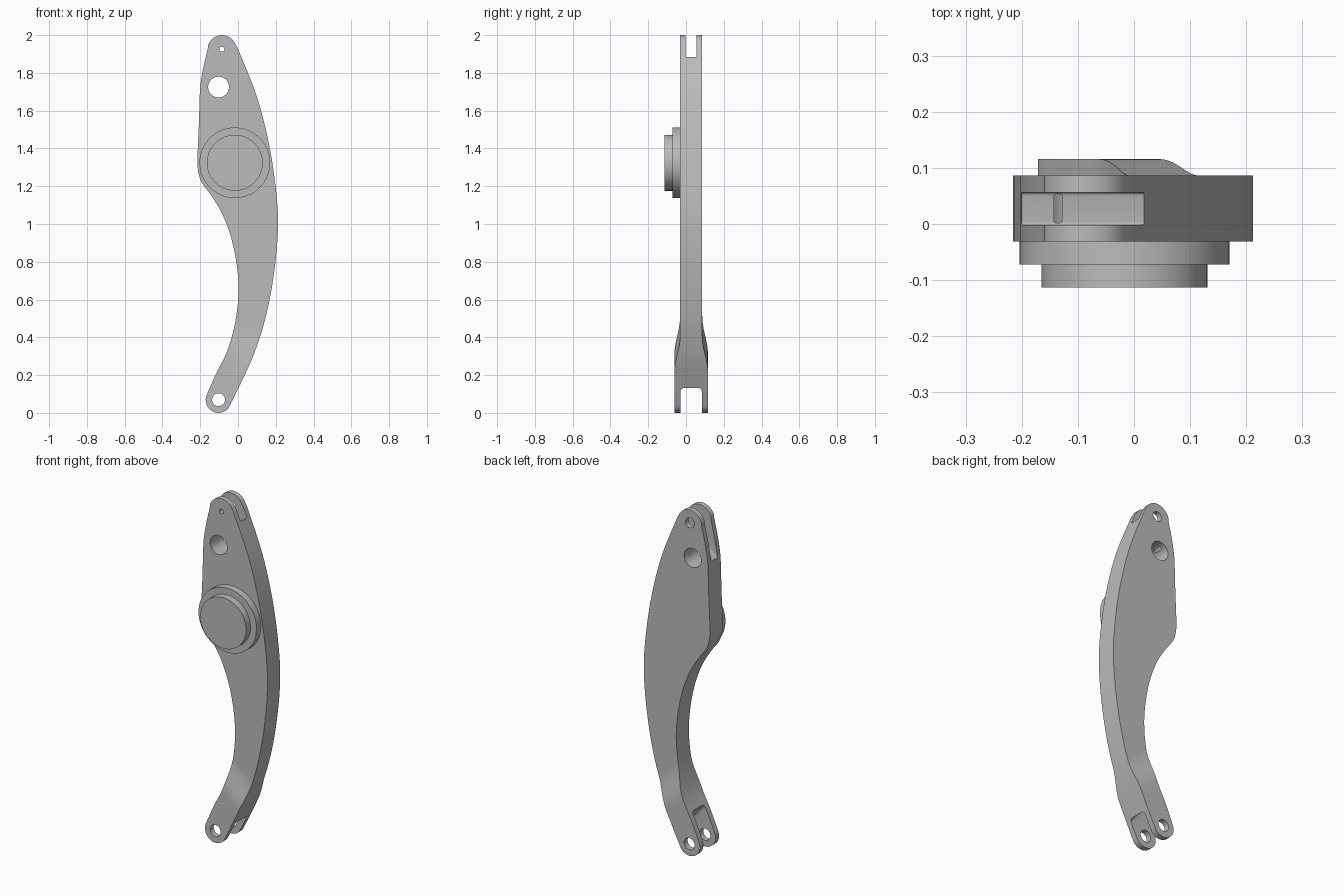
import bpy, bmesh
from math import sin, cos, pi, radians
from mathutils import Vector

if "Cube" in bpy.data.objects:
    bpy.data.objects.remove(bpy.data.objects["Cube"])

X, Y, Z = Vector((1, 0, 0)), Vector((0, 1, 0)), Vector((0, 0, 1))

steel = bpy.data.materials.new("grey_steel")
steel.use_nodes = True
steel.diffuse_color = (0.5, 0.5, 0.5, 1)
steel.node_tree.nodes["Principled BSDF"].inputs["Base Color"].default_value = (0.5, 0.5, 0.5, 1)


def prism(name, points, u, v, w, lo, hi):
    """Extrude a flat profile (in axes u, v) along w from lo to hi."""
    bm = bmesh.new()
    rings = [[bm.verts.new(u * a + v * b + w * t) for a, b in points] for t in (lo, hi)]
    for ring in rings:
        bm.faces.new(ring)
    n = len(points)
    for i in range(n):
        j = (i + 1) % n
        bm.faces.new((rings[0][i], rings[0][j], rings[1][j], rings[1][i]))
    bmesh.ops.recalc_face_normals(bm, faces=bm.faces)
    mesh = bpy.data.meshes.new(name)
    bm.to_mesh(mesh)
    bm.free()
    mesh.materials.append(steel)
    obj = bpy.data.objects.new(name, mesh)
    bpy.context.collection.objects.link(obj)
    return obj


def arc(cx, cz, r, start, end, steps):
    angles = [radians(start + (end - start) * i / steps) for i in range(steps + 1)]
    return [(cx + r * cos(a), cz + r * sin(a)) for a in angles]


def disc(name, x, z, r, lo, hi):
    return prism(name, arc(x, z, r, 0, 360, 64)[:-1], X, Z, Y, lo, hi)


def smooth_path(pts, steps=6):
    """Catmull-Rom curve through the points."""
    pts = [Vector(p) for p in pts]
    ext = [2 * pts[0] - pts[1]] + pts + [2 * pts[-1] - pts[-2]]
    out = []
    for a, b, c, d in zip(ext, ext[1:], ext[2:], ext[3:]):
        for i in range(steps):
            t = i / steps
            out.append(0.5 * (2 * b + (c - a) * t + (2 * a - 5 * b + 4 * c - d) * t ** 2
                              + (3 * b - a - 3 * c + d) * t ** 3))
    return [tuple(p) for p in out] + [tuple(pts[-1])]


def boolean(target, cutter, operation):
    cutter.hide_render = True
    mod = target.modifiers.new("cut", "BOOLEAN")
    mod.operation, mod.solver, mod.object = operation, "EXACT", cutter
    bpy.context.view_layer.objects.active = target
    bpy.ops.object.modifier_apply(modifier=mod.name)
    bpy.data.objects.remove(cutter)


def tilted(x, z):
    """Axis in the side plane, and the axis across it."""
    along = Vector((x, 0, z)).normalized()
    return along, along.cross(Y)


# Arm outline: rounded top, convex edge, rounded foot, concave edge
left = smooth_path([(-.16, 1.93), (-.183, 1.83), (-.2, 1.725), (-.205, 1.6), (-.209, 1.48),
                    (-.214, 1.37), (-.214, 1.3), (-.195, 1.225), (-.145, 1.155), (-.087, 1.06),
                    (-.04, .94), (-.009, .8), (.003, .65), (-.013, .49), (-.055, .333),
                    (-.115, .21), (-.161, .106)])
right = smooth_path([(-.044, .037), (.008, .143), (.087, .318), (.15, .52), (.193, .757),
                     (.212, .995), (.198, 1.206), (.16, 1.444), (.098, 1.68), (.007, 1.91),
                     (-.016, 1.957)])
foot = arc(-.103, .068, .068, 150, 330, 20)[1:-1]
crown = arc(-.085, 1.922, .078, 30, 172, 16)[1:-1]
MID, PAD, WEB = .0275, .088, .0585
arm = prism("lever_arm", left + foot + right + crown, X, Z, Y, -.2, .2)

# Thickness: thick at the foot, easing into the thinner arm
ease = [(.198 + .182 * i / 16, WEB + (PAD - WEB) * (1 + cos(pi * i / 16)) / 2) for i in range(17)]
half = [(-.5, PAD)] + ease + [(3, WEB)]
profile = [(s, MID + h) for s, h in half] + [(s, MID - h) for s, h in reversed(half)]
along, across = tilted(.66, .75)
boolean(arm, prism("thickness", profile, along, Y, across, -3, 3), "INTERSECT")


def slot(direction, floor, far, width, r):
    """Cut a fork slot with rounded floor corners."""
    along, across = tilted(*direction)
    sign = 1 if far > floor else -1
    pts = [(far, MID - width)]
    for side in (-1, 1):
        bend = [(floor + sign * r * (1 - sin(a)), MID + side * (width - r * (1 - cos(a))))
                for a in (pi / 2 * i / 6 for i in range(7))]
        pts += bend if side < 0 else bend[::-1]
    pts.append((far, MID + width))
    boolean(arm, prism("slot_cutter", pts, along, Y, across, -3, 3), "DIFFERENCE")


# Fork slots at the top and at the foot
slot((-.6, .8), 1.496, 2.5, .029, .006)
slot((.75, .66), .089, -.6, .056, .018)

# Pin holes; the top pin hole is wider at the back
for x, z, r, lo, hi in [(-.103, 1.725, .055, -.3, .3), (-.103, .07, .034, -.3, .3),
                        (-.085, 1.925, .013, -.3, MID), (-.085, 1.925, .028, MID, .3)]:
    boolean(arm, disc("hole_cutter", x, z, r, lo, hi), "DIFFERENCE")

# Stepped pivot boss on the front
flange = disc("pivot_flange", -.017, 1.324, .187, -.072, -.03)
boss = disc("pivot_boss", -.017, 1.324, .148, -.113, -.071)

for obj in (arm, flange, boss):
    obj.data.shade_smooth()
    obj.data.set_sharp_from_angle(angle=radians(30))
